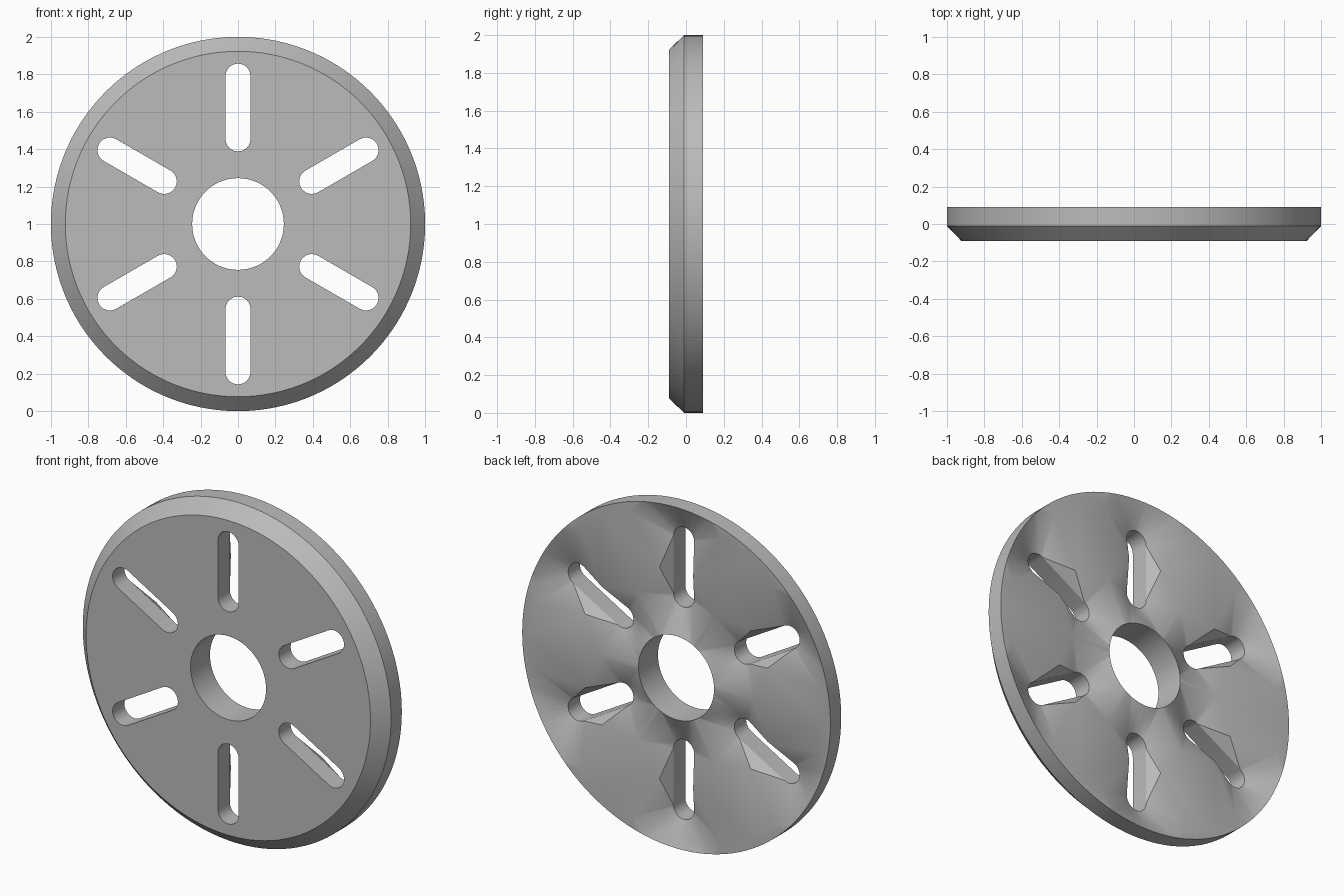
import bpy, bmesh
from math import sin, cos, pi, radians
from mathutils import Vector
from mathutils.geometry import delaunay_2d_cdt

if "Cube" in bpy.data.objects:
    bpy.data.objects.remove(bpy.data.objects["Cube"])

FRONT, EDGE, BACK, DIP = -0.09, -0.01, 0.09, 0.02
RIM, FACE, BORE = 1.0, 0.923, 0.245
SLOT_IN, SLOT_OUT, SLOT_R = 0.455, 0.79, 0.067


def polar(r, a):
    return Vector((r * cos(a), r * sin(a)))


def circle(r, n):
    return [polar(r, 2 * pi * i / n) for i in range(n)]


def slot(a, n=12):
    outer = [polar(SLOT_OUT, a) + polar(SLOT_R, a - pi / 2 + pi * i / n) for i in range(n + 1)]
    inner = [polar(SLOT_IN, a) + polar(SLOT_R, a + pi / 2 + pi * i / n) for i in range(n + 1)]
    return outer + inner


def pad(a):
    shape = [(0.5, 0), (0.63, 20), (0.94, 12), (0.96, 0), (0.94, -12), (0.63, -20)]
    return [polar(r, a + radians(d)) for r, d in shape]


def in_slot(p, a):
    along = min(max(p.dot(polar(1, a)), SLOT_IN), SLOT_OUT)
    return (p - polar(along, a)).length < SLOT_R * 0.999


angles = [radians(30 + 60 * i) for i in range(6)]
slots = [slot(a) for a in angles]
pads = [pad(a + radians(30)) for a in angles]
bore = circle(BORE, 72)
bm = bmesh.new()


def sheet(loops):
    """Triangulate a pierced disc whose outlines each have their own depth."""
    pts, ys, edges = [], [], []
    for loop, y in loops:
        s, n = len(pts), len(loop)
        pts += loop
        ys += [y] * n
        edges += [(s + i, s + (i + 1) % n) for i in range(n)]
    out, _, faces, orig, _, _ = delaunay_2d_cdt(pts, edges, [], 0, 1e-6)
    verts = [bm.verts.new((p.x, ys[o[0]] if o else BACK, p.y + 1)) for p, o in zip(out, orig)]
    for f in faces:
        c = sum((out[i] for i in f), Vector((0, 0))) / len(f)
        if c.length > BORE * 0.998 and not any(in_slot(c, a) for a in angles):
            bm.faces.new([verts[i] for i in f])


def wall(a, ya, b, yb):
    """Join two outlines with a band of quads."""
    va = [bm.verts.new((p.x, ya, p.y + 1)) for p in a]
    vb = [bm.verts.new((p.x, yb, p.y + 1)) for p in b]
    for i in range(len(a)):
        j = (i + 1) % len(a)
        bm.faces.new((va[i], va[j], vb[j], vb[i]))


# Flat front face, and back face with raised pads and dips around the slots
rim, face = circle(RIM, 120), circle(FACE, 120)
sheet([(face, FRONT), (bore, FRONT)] + [(s, FRONT) for s in slots])
sheet([(rim, BACK), (bore, BACK)] + [(s, DIP) for s in slots] + [(p, BACK) for p in pads])

# Chamfer, rim, bore and slot walls
wall(face, FRONT, rim, EDGE)
wall(rim, EDGE, rim, BACK)
wall(bore, FRONT, bore, BACK)
for s in slots:
    wall(s, FRONT, s, DIP)

bmesh.ops.remove_doubles(bm, verts=bm.verts, dist=1e-5)
bmesh.ops.recalc_face_normals(bm, faces=bm.faces)
mesh = bpy.data.meshes.new("slotted_disc")
bm.to_mesh(mesh)
bm.free()
disc = bpy.data.objects.new("slotted_disc", mesh)
bpy.context.collection.objects.link(disc)

# Plain grey metal
grey = bpy.data.materials.new("grey_metal")
grey.use_nodes = True
colour = (0.5, 0.5, 0.5, 1)
grey.diffuse_color = colour
grey.node_tree.nodes["Principled BSDF"].inputs["Base Color"].default_value = colour
mesh.materials.append(grey)

bpy.ops.object.select_all(action="DESELECT")
disc.select_set(True)
bpy.context.view_layer.objects.active = disc
bpy.ops.object.shade_smooth_by_angle(angle=radians(30))
